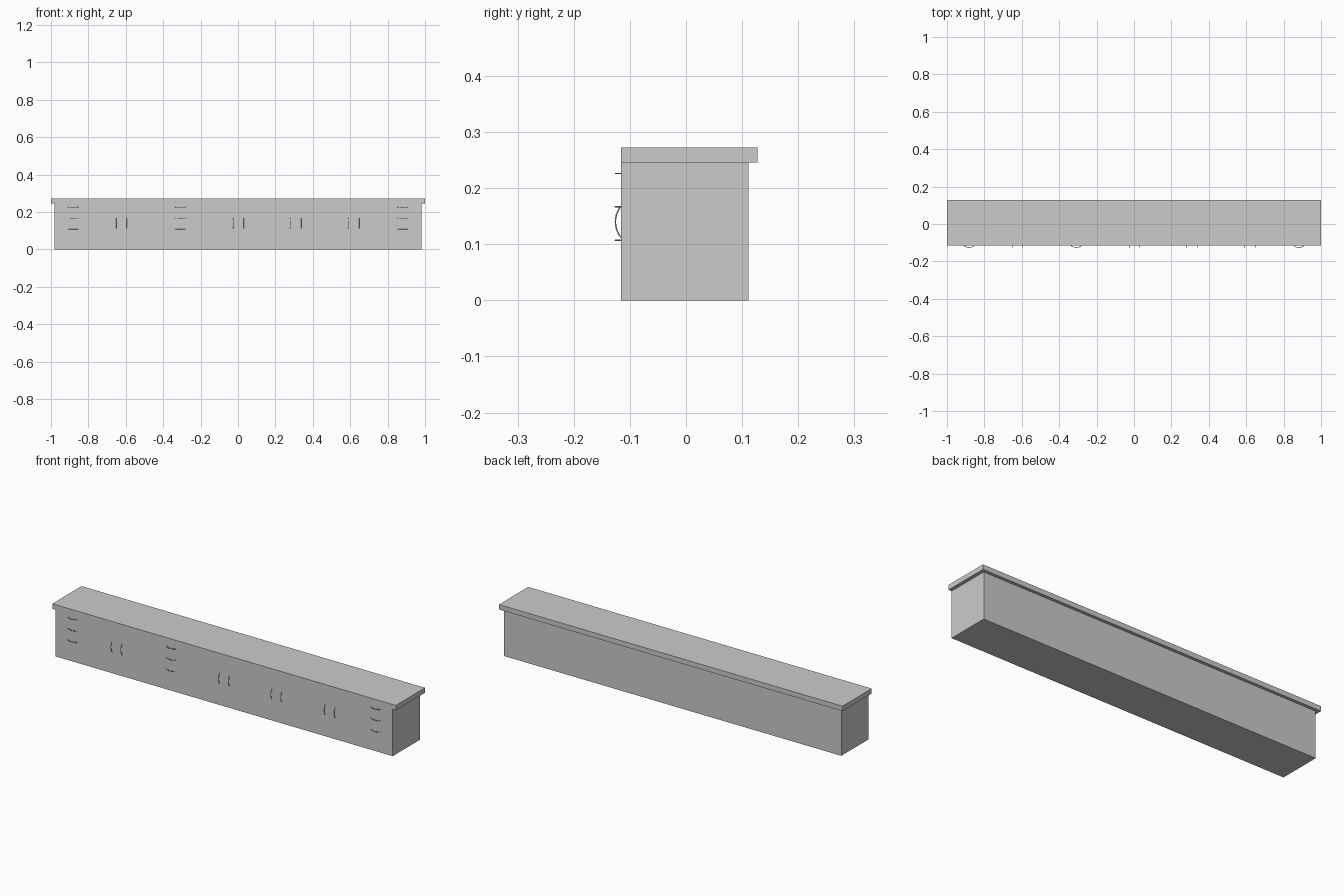
import bpy, math

if "Cube" in bpy.data.objects:
    bpy.data.objects.remove(bpy.data.objects["Cube"])

FRONT = -0.116


def box(name, lo, hi):
    bpy.ops.mesh.primitive_cube_add(size=1, location=[(a + b) / 2 for a, b in zip(lo, hi)])
    ob = bpy.context.object
    ob.name = name
    ob.scale = [b - a for a, b in zip(lo, hi)]
    bpy.ops.object.transform_apply(location=False, rotation=False, scale=True)
    return ob


def handle(name, x, z, vertical, half=0.0275, depth=0.0098, r=0.0014, n=10):
    # Bowed wire pull: a circular arc bulging forward from the cabinet face
    R = (half ** 2 + depth ** 2) / (2 * depth)
    span = math.asin(half / R)
    cu = bpy.data.curves.new(name, 'CURVE')
    cu.dimensions = '3D'
    cu.bevel_depth = r
    cu.bevel_resolution = 1
    cu.use_fill_caps = True
    sp = cu.splines.new('POLY')
    sp.points.add(n)
    for i, p in enumerate(sp.points):
        a = span * (2 * i / n - 1)
        t, out = R * math.sin(a), R * math.cos(a) - (R - depth)
        p.co = (0 if vertical else t, -out, t if vertical else 0, 1)
    ob = bpy.data.objects.new(name, cu)
    ob.location = (x, FRONT, z)
    bpy.context.collection.objects.link(ob)


# Cabinet run and worktop, flush at the front and overhanging sides and back
box("cabinet_body", (-0.982, FRONT, 0), (0.982, 0.111, 0.246))
box("worktop", (-1, FRONT, 0.246), (1, 0.127, 0.272))

# Drawer pulls: three stacks of three
for x in (-0.882, -0.308, 0.882):
    for z in (0.107, 0.167, 0.226):
        handle("drawer_handle", x, z, False)

# Door pulls: four pairs
for x in (-0.623, 0.003, 0.308, 0.618):
    for s in (-1, 1):
        handle("door_handle", x + s * 0.029, 0.14, True)
